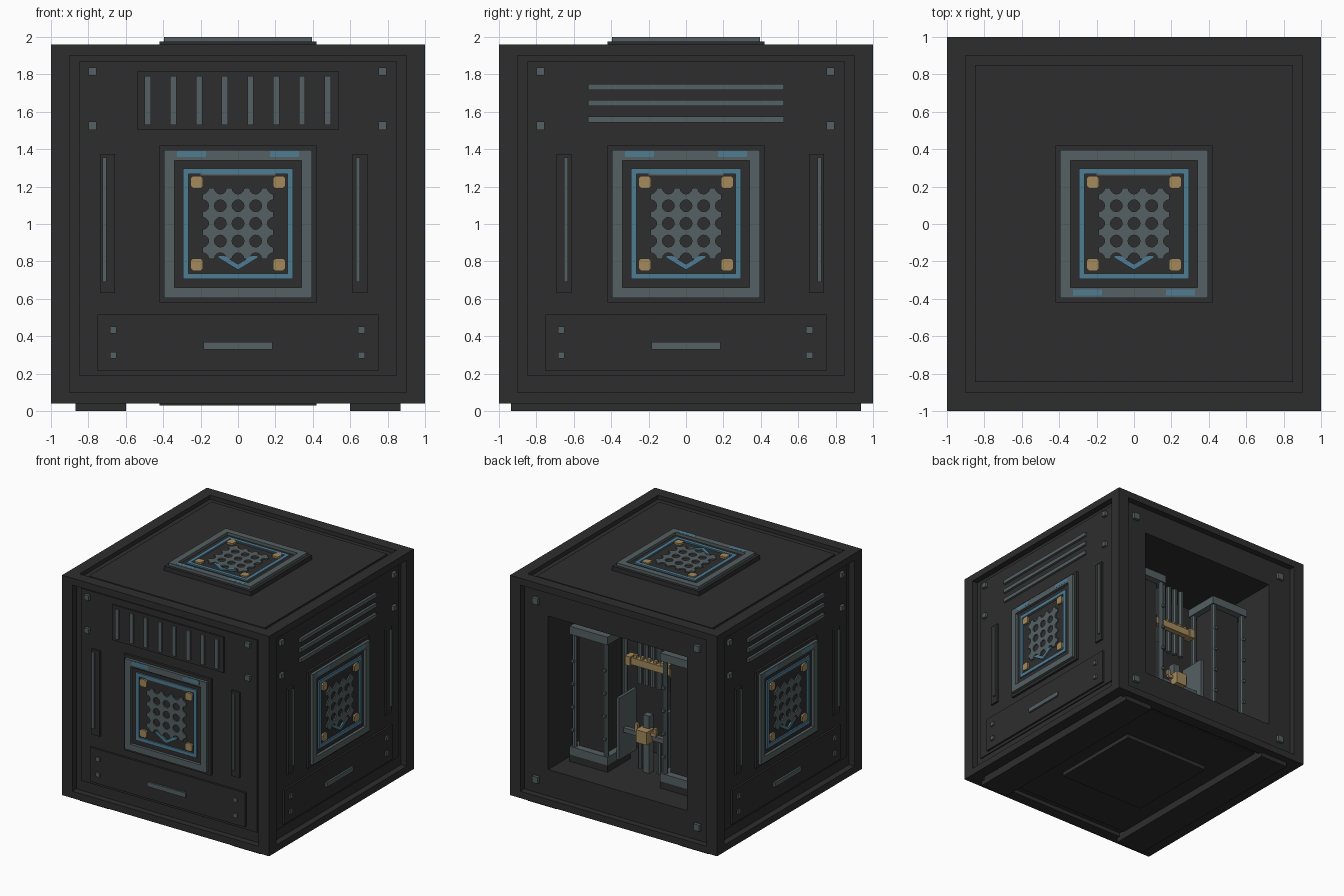
import bpy, bmesh, math
from mathutils import Matrix, Vector

if "Cube" in bpy.data.objects:
    bpy.data.objects.remove(bpy.data.objects["Cube"])


def material(name, rgb):
    m = bpy.data.materials.new(name)
    m.diffuse_color = (*rgb, 1)
    m.use_nodes = True
    m.node_tree.nodes["Principled BSDF"].inputs["Base Color"].default_value = m.diffuse_color
    return m


DARK = material("charcoal", (0.027, 0.027, 0.027))
STEEL = material("steel grey", (0.090, 0.115, 0.122))
BLUE = material("dull blue", (0.078, 0.200, 0.290))
GOLD = material("brass", (0.370, 0.255, 0.107))


def frame(u, v, n, origin=(0, 0, 1)):
    m = Matrix((u, v, n)).transposed().to_4x4()
    m.translation = Vector(origin)
    return m


FRONT = frame((1, 0, 0), (0, 0, 1), (0, -1, 0))
RIGHT = frame((0, 1, 0), (0, 0, 1), (1, 0, 0))
LEFT = frame((0, -1, 0), (0, 0, 1), (-1, 0, 0))
BACK = frame((-1, 0, 0), (0, 0, 1), (0, 1, 0))
TOP = frame((1, 0, 0), (0, 1, 0), (0, 0, 1))
BOTTOM = frame((1, 0, 0), (0, -1, 0), (0, 0, -1))
WORLD = Matrix.Identity(4)


def make(name, mat, m, prisms):
    """Each prism is (outline, low, high) in the frame m."""
    bm = bmesh.new()
    for poly, n0, n1 in prisms:
        lo = [bm.verts.new(m @ Vector((u, v, n0))) for u, v in poly]
        hi = [bm.verts.new(m @ Vector((u, v, n1))) for u, v in poly]
        bm.faces.new(hi)
        bm.faces.new(lo[::-1])
        for i in range(len(poly)):
            j = (i + 1) % len(poly)
            bm.faces.new((lo[i], lo[j], hi[j], hi[i]))
    me = bpy.data.meshes.new(name)
    bm.to_mesh(me)
    bm.free()
    me.materials.append(mat)
    ob = bpy.data.objects.new(name, me)
    bpy.context.collection.objects.link(ob)
    return ob


def box(u0, u1, v0, v1, n0, n1):
    return ([(u0, v0), (u1, v0), (u1, v1), (u0, v1)], n0, n1)


def sq(u, v, r, n0, n1):
    return box(u - r, u + r, v - r, v + r, n0, n1)


def disc(u, v, r, n0, n1, sides=8):
    return ([(u + r * math.cos((i + .5) * math.tau / sides),
              v + r * math.sin((i + .5) * math.tau / sides)) for i in range(sides)], n0, n1)


def ring(u, v0, v1, w, n0, n1):
    return [box(-u, u, v1 - w, v1, n0, n1), box(-u, u, v0, v0 + w, n0, n1),
            box(-u, -u + w, v0 + w, v1 - w, n0, n1), box(u - w, u, v0 + w, v1 - w, n0, n1)]


def scalloped_cell(cu, cv, h, r):
    """Square with a quarter circle bitten from each corner."""
    pts = []
    for k in range(4):
        a = math.pi / 4 + k * math.pi / 2
        x = cu + h * (1 if math.cos(a) > 0 else -1)
        y = cv + h * (1 if math.sin(a) > 0 else -1)
        for i in range(4):
            t = a + math.pi * 5 / 4 - i * math.pi / 6
            pts.append((x + r * math.cos(t), y + r * math.sin(t)))
    return pts


def emblem(side, m, base, dash_v=0.373):
    make(side + "_emblem_base", DARK, m, [box(-.42, .42, -.42, .42, base, .975)])
    make(side + "_emblem_rim", STEEL, m, ring(.395, -.395, .395, .055, .975, 1.0)
         + [box(-.2, .2, .258, .266, .975, .985)])
    make(side + "_emblem_inner_plate", DARK, m, [box(-.325, .325, -.325, .325, .975, .98)])
    make(side + "_emblem_rim_marks", BLUE, m,
         [box(s * .248 - .078, s * .248 + .078, dash_v - .016, dash_v + .016, .99, 1.0008)
          for s in (-1, 1)])
    make(side + "_emblem_blue_ring", BLUE, m, ring(.295, -.295, .297, .031, .98, .992))
    c = .012
    studs = []
    for u in (-.22, .22):
        for v in (-.217, .224):
            r = .033
            studs.append(([(u - r + c, v - r), (u + r - c, v - r), (u + r, v - r + c),
                           (u + r, v + r - c), (u + r - c, v + r), (u - r + c, v + r),
                           (u - r, v + r - c), (u - r, v - r + c)], .98, .997))
    make(side + "_emblem_studs", GOLD, m, studs)
    p = .0945
    make(side + "_emblem_perforated_plate", STEEL, m,
         [(scalloped_cell((i - 1.5) * p, (j - 1.5) * p + .003, p / 2, .032), .98, .99)
          for i in range(4) for j in range(4)])
    make(side + "_emblem_chevron", BLUE, m,
         [([(0, -.245), (0, -.215), (-.075, -.168), (-.108, -.168), (-.108, -.18)][::-1], .98, .993),
          ([(0, -.245), (.108, -.18), (.108, -.168), (.075, -.168), (0, -.215)], .98, .993)])


# Outer frame: corner posts and edge beams
beams = [box(min(a * .9, a), max(a * .9, a), min(b * .9, b), max(b * .9, b), .04, 1.96)
         for a in (-1, 1) for b in (-1, 1)]
for z0, z1 in ((.04, .1), (1.9, 1.96)):
    for s in (-1, 1):
        lo, hi = min(s * .9, s), max(s * .9, s)
        beams += [box(-.9, .9, lo, hi, z0, z1), box(lo, hi, -.9, .9, z0, z1)]
make("outer_frame", DARK, WORLD, beams)
make("feet", DARK, WORLD, [box(min(s * .6, s * .87), max(s * .6, s * .87), -.935, .935, 0, .09)
                           for s in (-1, 1)])

# Top and bottom panels
for side, m in (("top", TOP), ("bottom", BOTTOM)):
    make(side + "_panel", DARK, m, [box(-.9, .9, -.9, .9, .88, .925),
                                    box(-.85, .85, -.845, .85, .925, .935)])
emblem("top", TOP, .93, -.367)
make("bottom_plate", DARK, BOTTOM, [box(-.42, .42, -.42, .42, .93, .97)])

# Front and side walls with their fittings
for side, m, k in (("front", FRONT, 1), ("right", RIGHT, -1), ("left", LEFT, -1)):
    make(side + "_wall", DARK, m, [box(-.9, .9, -.9, .9, .9, .945),
                                   box(-.85, .85, -.81, .87, .945, .955)])
    emblem(side, m, .955)
    make(side + "_corner_bolts", STEEL, m,
         [sq(u, v, .022, .955, .98) for u in (-.778, .773) for v in (.525, .815)])
    if side == "front":
        make("front_vent_frame", DARK, m, [box(-.54, .54, .505, .815, .955, .968)])
        make("front_vent_slats", STEEL, m,
             [box(-.5 + i * .1375, -.466 + i * .1375, .53, .79, .968, .982) for i in range(8)])
    else:
        make(side + "_vent_bars", STEEL, m,
             [box(-.525, .525, v - .016, v + .016, .955, .975) for v in (.558, .647, .733)])
    make(side + "_strip_housings", DARK, m,
         [box(u - k * .022 - .04, u - k * .022 + .04, -.37, .375, .955, .972)
          for u in (-.675, .675)])
    make(side + "_strips", STEEL, m,
         [box(u - k * .036 - .011, u - k * .036 + .011, -.31, .355, .972, .985)
          for u in (-.677, .677)])
    make(side + "_lower_panel", DARK, m, [box(-.75, .75, -.785, -.485, .955, .972)])
    make(side + "_lower_handle", STEEL, m, [box(-.185, .185, -.672, -.632, .972, .988)])
    make(side + "_lower_bolts", STEEL, m,
         [sq(u, v, .018, .972, .985) for u in (-.667, .66) for v in (-.702, -.567)])

# Back wall with a square opening and the compartment behind it
make("back_wall", DARK, BACK, ring(.9, -.9, .9, .23, .9, .945))
make("back_bolts", STEEL, BACK, [sq(u, v, .028, .945, .972)
                                 for u in (-.78, .78) for v in (-.78, .78)])
make("compartment_walls", DARK, BACK, ring(.69, -.69, .69, .02, .2, .91)
     + [box(-.69, .69, -.69, .69, .18, .2)])

# Equipment racks on both sides of the compartment
for side, s in (("right", 1), ("left", -1)):
    def b(x0, x1, y0, y1, z0, z1):
        return box(min(s * x0, s * x1), max(s * x0, s * x1), y0, y1, z0, z1)
    make(side + "_rack_slabs", STEEL, WORLD,
         [b(.255, .62, .4, .72, 1.44, 1.51), b(.255, .62, .4, .72, .39, .46)])
    make(side + "_rack_posts", STEEL, WORLD,
         [disc(s * x, y, .022, .46, 1.44) for x in (.285, .59) for y in (.43, .69)])
    make(side + "_rack_knobs", STEEL, WORLD,
         [sq(s * x, .715, .012, z, z + .024) for x in (.285, .59) for z in (.6, .8, 1.0, 1.2)])
    make(side + "_rack_core", DARK, WORLD, [b(.31, .57, .44, .66, .46, 1.44)])
    make(side + "_divider_plate", STEEL, WORLD, [b(.225, .25, .36, .6, .4, .94)])
    make(side + "_rack_base", DARK, WORLD, [b(.255, .62, .4, .72, .33, .39)])

# Pipe bank with its brass clamp
make("pipe_bank", STEEL, WORLD, [disc(-.16 + i * .064, .41, .023, 1.02, 1.64) for i in range(6)])
make("pipe_clamp", GOLD, WORLD, [box(-.22, .22, .435, .485, 1.2, 1.26)]
     + [sq(-.16 + i * .064, .46, .014, 1.26, 1.285) for i in range(6)]
     + [box(min(s * .19, s * .24), max(s * .19, s * .24), .42, .5, 1.19, 1.27) for s in (-1, 1)])

# Central valve
make("valve_block", GOLD, WORLD, [sq(0, .567, .052, .61, .72)]
     + [sq(s * .09, .55, .014, .69, .74) for s in (-1, 1)]
     + [box(-.1, .1, .54, .565, .67, .70)])
make("valve_rods", STEEL, WORLD, [sq(0, .52, .03, .33, .83),
                                  box(-.225, .225, .5, .54, .62, .66),
                                  disc(-.09, .5, .018, .33, .64), disc(.09, .5, .018, .33, .64)])
